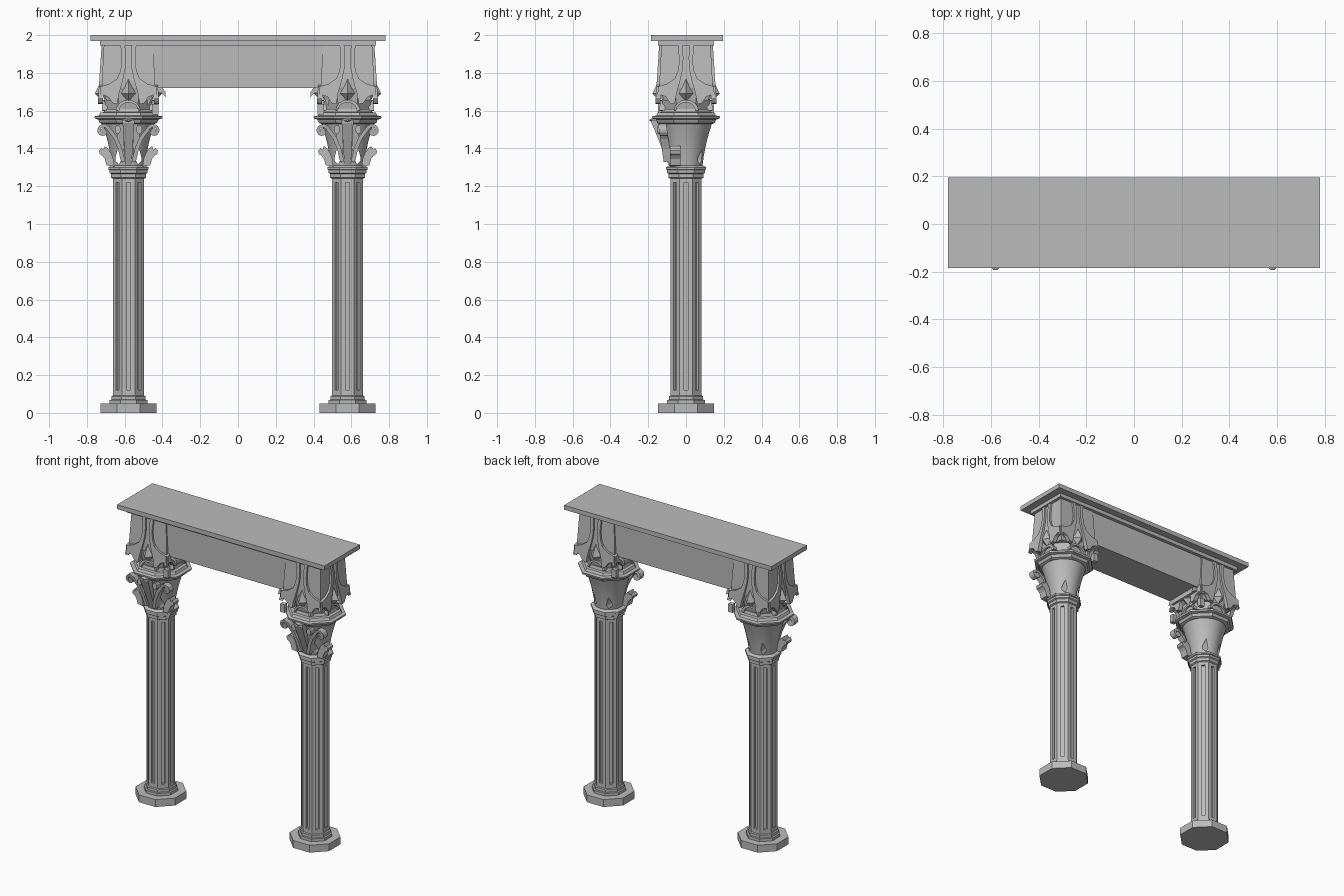
import bpy, bmesh, math
from mathutils import Vector, Matrix

if "Cube" in bpy.data.objects:
    bpy.data.objects.remove(bpy.data.objects["Cube"], do_unlink=True)

stone = bpy.data.materials.new("grey_stone")
stone.use_nodes = True
grey = (0.5, 0.5, 0.5, 1)
stone.diffuse_color = grey
stone.node_tree.nodes["Principled BSDF"].inputs["Base Color"].default_value = grey

CX = 0.58  # column axis


def finish(name, bm, mirror=True):
    """Turn a bmesh into an object; column parts are mirrored to the other column."""
    bmesh.ops.recalc_face_normals(bm, faces=bm.faces)
    mesh = bpy.data.meshes.new(name)
    bm.to_mesh(mesh)
    bm.free()
    mesh.materials.append(stone)
    ob = bpy.data.objects.new(name, mesh)
    bpy.context.collection.objects.link(ob)
    if mirror:
        ob.modifiers.new("other_column", "MIRROR").use_axis[0] = True
    return ob


def box(name, x, y, z, mirror=False):
    bm = bmesh.new()
    size = [b - a for a, b in (x, y, z)]
    mid = [(a + b) / 2 for a, b in (x, y, z)]
    bmesh.ops.create_cube(bm, size=1, matrix=Matrix.Translation(mid) @ Matrix.Diagonal((*size, 1)))
    return finish(name, bm, mirror)


def ngon(sides, apothem):
    r = apothem / math.cos(math.pi / sides)
    return [(r * math.cos(t), r * math.sin(t))
            for t in ((i + 0.5) * math.tau / sides for i in range(sides))]


def turned(name, profile, sides=8, mirror=True):
    """Stack of regular polygons, given as (height, apothem) pairs."""
    bm = bmesh.new()
    rings = [[bm.verts.new((CX + x, y, z)) for x, y in ngon(sides, a)] for z, a in profile]
    for lo, hi in zip(rings, rings[1:]):
        for i in range(sides):
            j = (i + 1) % sides
            bm.faces.new((lo[i], lo[j], hi[j], hi[i]))
    bm.faces.new(rings[0])
    bm.faces.new(rings[-1])
    return finish(name, bm, mirror)


def prisms(name, outlines, lo, hi, places, mirror=True):
    """Extrude outlines from lo to hi; each place maps (a, b, depth) to the column."""
    bm = bmesh.new()
    for place in places:
        for outline in outlines:
            ends = [[bm.verts.new(Vector((CX, 0, 0)) + Vector(place(a, b, d)))
                     for a, b in outline] for d in (lo, hi)]
            n = len(outline)
            for end in ends:
                bm.faces.new(end)
            for i in range(n):
                j = (i + 1) % n
                bm.faces.new((ends[0][i], ends[0][j], ends[1][j], ends[1][i]))
    return finish(name, bm, mirror)


def both(outline):
    return [outline, [(-a, b) for a, b in outline]]


def ribbon(path, width):
    """Closed outline of a band along a path, tapering to its end."""
    left, right = [], []
    for i, p in enumerate(path):
        a, b = Vector(path[max(i - 1, 0)]), Vector(path[min(i + 1, len(path) - 1)])
        t = (b - a).normalized()
        w = width * (1 - 0.5 * i / len(path)) / 2
        left.append((p[0] - t.y * w, p[1] + t.x * w))
        right.append((p[0] + t.y * w, p[1] - t.x * w))
    return left + right[::-1]


def front(slope=0.0, z0=0.0):
    """Stand an outline up facing -y, leaning forward with height."""
    return lambda a, b, d: (a, -d - slope * (b - z0), b)


def face_place(k):
    """One of the four capital faces, with the block's batter."""
    turn = Matrix.Rotation(k * math.pi / 2, 3, "Z")
    return lambda a, b, d: turn @ Vector((a, -d - 0.065 * (1.95 - b), b))


# Lintel and cornice
box("cornice", (-0.78, 0.78), (-0.185, 0.195), (1.97, 2.0))
box("cornice_moulding", (-0.73, 0.73), (-0.148, 0.148), (1.945, 1.97))
box("lintel", (-0.71, 0.71), (-0.125, 0.125), (1.72, 1.95))

# Octagonal base and neck
turned("column_base", [(0, 0.148), (0.05, 0.148), (0.05, 0.1), (0.068, 0.1),
                       (0.07, 0.09), (0.088, 0.09), (0.092, 0.083), (0.12, 0.083)])
turned("column_neck", [(1.22, 0.083), (1.24, 0.083), (1.245, 0.092), (1.265, 0.092),
                       (1.27, 0.1), (1.285, 0.1), (1.288, 0.106), (1.3, 0.106), (1.31, 0.09)])

# Fluted shaft: one groove in each side
section = []
corners = ngon(8, 0.083)
for i in range(8):
    a, b = Vector(corners[i]), Vector(corners[(i + 1) % 8])
    mid, along = (a + b) / 2, (b - a).normalized() * 0.011
    inward = -mid.normalized() * 0.016
    section += [a, mid - along, mid - along + inward, mid + along + inward, mid + along]
prisms("fluted_shaft", [section], 0.12, 1.22, [lambda a, b, d: (a, b, d)])

# Bell of the capital with leaf-shaped openings
bell = turned("capital_bell", [(1.3, 0.086), (1.36, 0.094), (1.43, 0.108), (1.49, 0.124),
                               (1.54, 0.14)], 24, mirror=False)
leaf_hole = [(0.05, 1.315), (0.068, 1.335), (0.068, 1.355), (0.056, 1.4), (0.043, 1.36), (0.04, 1.335)]
cutter = prisms("bell_cutter", both(leaf_hole), -0.3, 0.3, [front()], mirror=False)
cutter.hide_render = True
cut = bell.modifiers.new("openings", "BOOLEAN")
cut.object, cut.solver = cutter, "EXACT"
bpy.context.view_layer.objects.active = bell
bell.select_set(True)
bpy.ops.object.modifier_apply(modifier="openings")
bpy.ops.object.shade_smooth_by_angle(angle=math.radians(30))
bell.select_set(False)
bpy.data.objects.remove(cutter, do_unlink=True)
bell.modifiers.new("other_column", "MIRROR").use_axis[0] = True

# Abacus rings
turned("abacus", [(1.53, 0.14), (1.535, 0.152), (1.553, 0.16), (1.558, 0.178), (1.57, 0.18),
                  (1.574, 0.158), (1.59, 0.15), (1.592, 0.13), (1.61, 0.125)])

# Lower leaves, curling outward
leaf = [(0.075, 1.305), (0.115, 1.31), (0.125, 1.345), (0.138, 1.362), (0.152, 1.37),
        (0.156, 1.388), (0.144, 1.402), (0.134, 1.392), (0.125, 1.412), (0.108, 1.4),
        (0.092, 1.375), (0.08, 1.345)]
prisms("lower_leaves", both(leaf), 0.03, 0.085, [front()])

# Volutes on stalks
stalk = [(0.028, 1.33), (0.045, 1.4), (0.068, 1.455), (0.09, 1.485)]
scroll = [(0.133 + r * math.cos(t), 1.492 + r * math.sin(t))
          for t, r in ((math.pi * (0.95 - 0.17 * i), 0.033 - 0.0017 * i) for i in range(13))]
prisms("volutes", both(ribbon(stalk + scroll, 0.022)), 0.075, 0.118, [front(0.15, 1.33)])
eye = [(0.133 + 0.014 * x / 0.1, 1.492 + 0.014 * y / 0.1) for x, y in ngon(8, 0.1)]
prisms("volute_eyes", both(eye), 0.075, 0.115, [front(0.15, 1.33)])

# Front spear, side blades, buds and flower
side = [(-0.07, 1.305), (-0.09, 1.31), (-0.182, 1.535), (-0.182, 1.55), (-0.12, 1.55)]
prisms("front_spear", [side], -0.016, 0.016, [lambda a, b, d: (d * (1 + 4 * (b - 1.3)), a, b)])
blade = [(0.02, 1.31), (0.03, 1.31), (0.062, 1.45), (0.05, 1.53), (0.03, 1.53)]
prisms("front_blades", both(blade), 0.05, 0.088, [front(0.22, 1.31)])
bud = [(0.057 + x, 1.5 + y * 1.5) for x, y in ngon(8, 0.015)]
prisms("buds", both(bud), 0.1, 0.15, [front()])
bm = bmesh.new()
bmesh.ops.create_cone(bm, segments=8, radius1=0.032, radius2=0.008, depth=0.025, cap_ends=True,
                      matrix=Matrix.Translation((CX, -0.18, 1.55)) @ Matrix.Diagonal((1, 1, 0.5, 1))
                      @ Matrix.Rotation(math.pi / 2, 4, "X"))
finish("front_flower", bm)

# Upper block on the column
turned("impost_foot", [(1.58, 0.118), (1.61, 0.118), (1.66, 0.128), (1.73, 0.14)])
turned("impost_block", [(1.655, 0.118), (1.72, 0.14), (1.75, 0.141), (1.95, 0.13)], 4)

# Forked ribs with drooping corner tips on all four faces
rib = [(0.018, 1.95), (0.042, 1.95), (0.036, 1.86), (0.043, 1.81), (0.06, 1.77), (0.1, 1.742),
       (0.148, 1.728), (0.15, 1.69), (0.157, 1.663), (0.135, 1.685), (0.105, 1.672),
       (0.085, 1.64), (0.06, 1.635), (0.05, 1.69), (0.03, 1.76), (0.017, 1.82), (0.014, 1.88)]
faces = [face_place(k) for k in range(4)]
prisms("forked_ribs", both(rib), 0.115, 0.142, faces)

# Small arches under the ribs
arch = [(0.058 * math.cos(math.pi * i / 8), 1.6 + 0.05 * math.sin(math.pi * i / 8)) for i in range(9)]
prisms("small_arches", [ribbon(arch, 0.018)], 0.09, 0.118, faces)

# Faceted pendants between the ribs
bm = bmesh.new()
for k in range(4):
    turn = Matrix.Translation((CX, 0, 0)) @ Matrix.Rotation(k * math.pi / 2, 4, "Z")
    ring = [bm.verts.new(turn @ Vector(p)) for p in
            ((-0.038, -0.135, 1.69), (0, -0.135, 1.65), (0.038, -0.135, 1.69), (0, -0.135, 1.78))]
    tip = bm.verts.new(turn @ Vector((0, -0.178, 1.69)))
    for i in range(4):
        bm.faces.new((ring[i], ring[(i + 1) % 4], tip))
    bm.faces.new(ring)
finish("pendants", bm)

# Hooked bracket under the lintel, on the inner side
hook = [(-0.1, 1.75), (-0.14, 1.745), (-0.178, 1.725), (-0.195, 1.7), (-0.198, 1.672),
        (-0.175, 1.693), (-0.15, 1.695), (-0.13, 1.675), (-0.1, 1.62)]
prisms("inner_bracket", [hook], -0.115, 0.115, [front()])
for label, y in (("front", -0.135), ("back", 0.135)):
    box(label + "_ear", (CX - 0.158, CX - 0.125), (y - 0.014, y + 0.014), (1.58, 1.635), True)
